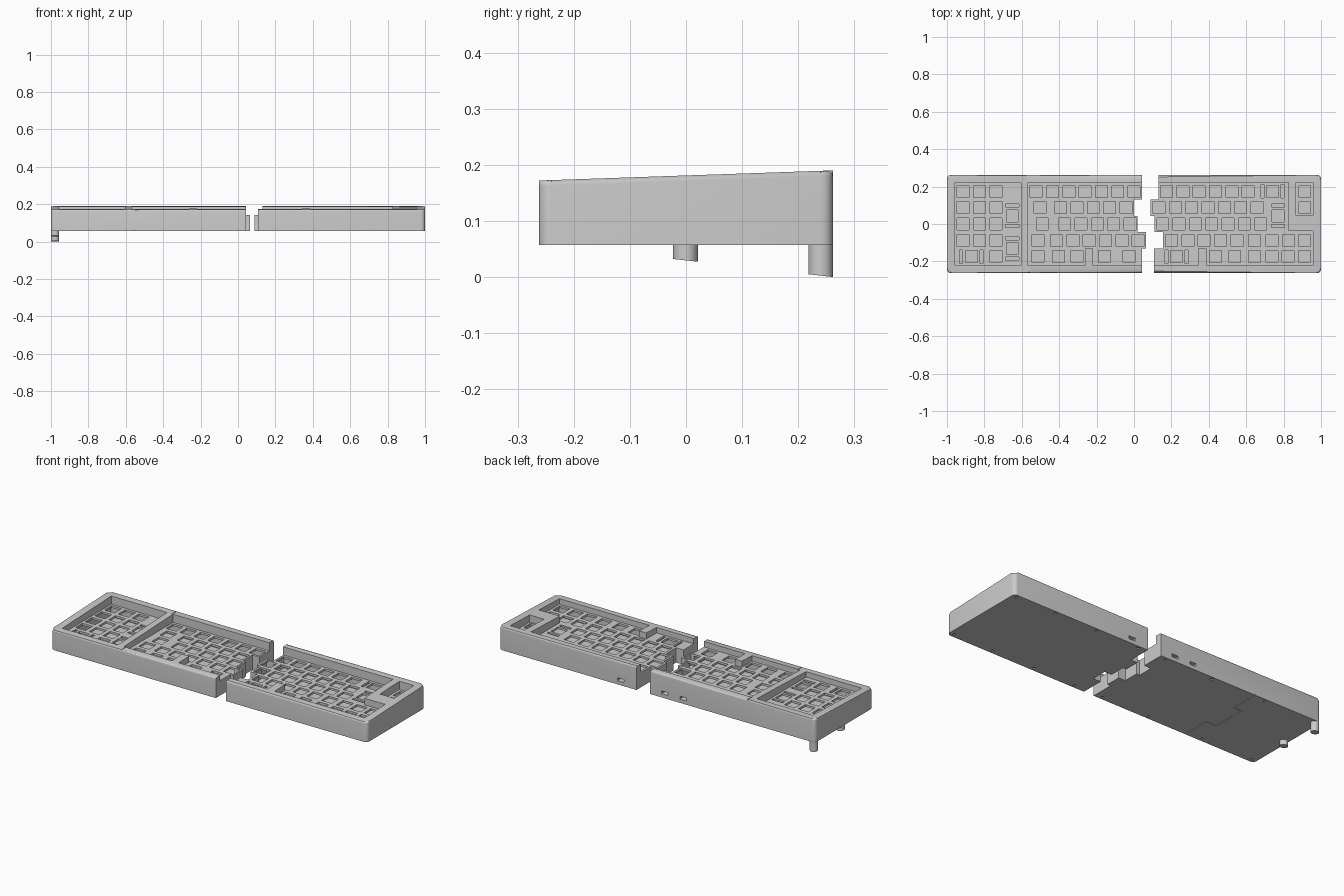
import bpy, bmesh, math

if "Cube" in bpy.data.objects:
    bpy.data.objects.remove(bpy.data.objects["Cube"])

U = 0.0873                                   # one key pitch
ROW_Y = [0.175, 0.0875, 0.0, -0.0875, -0.175]
STEP_Y = [-0.131, -0.044, 0.044, 0.131]      # borders between rows, front to back
BASE, PLATE_LOW, PLATE_TOP = 0.057, 0.130, 0.142
HALF_Y, CORNER = 0.262, 0.022


def top_z(y):
    return 0.181 + 0.0344 * y


def new_object(name, bm):
    bmesh.ops.recalc_face_normals(bm, faces=bm.faces)
    me = bpy.data.meshes.new(name)
    bm.to_mesh(me)
    bm.free()
    ob = bpy.data.objects.new(name, me)
    bpy.context.collection.objects.link(ob)
    return ob


def add_prism(bm, pts, z0, z1):
    low = [bm.verts.new((x, y, z0)) for x, y in pts]
    high = [bm.verts.new((x, y, z1)) for x, y in pts]
    bm.faces.new(low)
    bm.faces.new(high)
    n = len(pts)
    for i in range(n):
        j = (i + 1) % n
        bm.faces.new((low[i], low[j], high[j], high[i]))
    return high


def add_box(bm, cx, cy, w, d, z0, z1):
    w, d = w / 2, d / 2
    add_prism(bm, [(cx - w, cy - d), (cx + w, cy - d), (cx + w, cy + d), (cx - w, cy + d)], z0, z1)


def add_disc(bm, cx, cy, r, z0, z1, n=16):
    add_prism(bm, [(cx + r * math.cos(2 * math.pi * i / n),
                    cy + r * math.sin(2 * math.pi * i / n)) for i in range(n)], z0, z1)


def cut(ob, bm):
    tool = new_object("cutter", bm)
    tool.hide_render = True
    mod = ob.modifiers.new("cut", 'BOOLEAN')
    mod.operation, mod.solver, mod.object = 'DIFFERENCE', 'EXACT', tool
    bpy.context.view_layer.objects.active = ob
    bpy.ops.object.modifier_apply(modifier=mod.name)
    bpy.data.objects.remove(tool)


def stepped(edges, side, inset):
    """Staircase edge from front to back, optionally inset into the body."""
    y_end = HALF_Y if inset == 0 else 0.222
    xs = [x + side * inset for x in edges]
    pts = [(xs[0], -y_end)]
    for i, y in enumerate(STEP_Y):
        upper_longer = (xs[i + 1] - xs[i]) * side < 0
        yy = y + (inset if upper_longer else -inset)
        pts += [(xs[i], yy), (xs[i + 1], yy)]
    return pts + [(xs[-1], y_end)]


def make_case(name, side, edges, openings):
    # solid body with rounded outer corners and a sloping, softened top
    bm = bmesh.new()
    pts = stepped(edges, side, 0)
    for a0, sy in ((90, 1), (0, -1)):
        for k in range(6):
            a = math.radians(a0 - 18 * k if sy > 0 else -18 * k)
            pts.append((side * (1 - CORNER + CORNER * math.cos(a)),
                        sy * (HALF_Y - CORNER) + CORNER * math.sin(a)))
    for v in add_prism(bm, pts, BASE, 0.2):
        v.co.z = top_z(v.co.y)
    rim = [e for e in bm.edges if all(v.co.z > 0.15 for v in e.verts) and
           (all(abs(v.co.y) > 0.261 for v in e.verts) or all(abs(v.co.x) > 0.97 for v in e.verts))]
    bmesh.ops.bevel(bm, geom=rim, offset=0.01, segments=4, profile=0.5, affect='EDGES')
    case = new_object(name, bm)
    # hollow inside below the key plate
    bm = bmesh.new()
    add_prism(bm, stepped(edges, side, 0.006) + [(side * 0.96, 0.222), (side * 0.96, -0.222)],
              0.07, PLATE_LOW)
    cut(case, bm)
    # openings above the plate
    bm = bmesh.new()
    for o in openings:
        add_prism(bm, o, PLATE_TOP, 0.3)
    cut(case, bm)
    return case


def switch_hole(bm, x, y, slots=None):
    add_box(bm, x, y, 0.064, 0.064, 0.12, 0.16)
    for s in (-0.054, 0.054):
        if slots == 'x':
            add_box(bm, x + s, y, 0.016, 0.07, 0.12, 0.16)
        elif slots == 'y':
            add_box(bm, x, y + s, 0.07, 0.016, 0.12, 0.16)


def key_row(bm, x, y, widths):
    """Negative width = gap, 2 or more = key with stabiliser slots."""
    for w in widths:
        if w > 0:
            switch_hole(bm, x + w * U / 2, y, 'x' if w >= 2 else None)
        x += abs(w) * U


# left half
left = make_case("left_case", -1, [0.043, 0.063, 0.020, 0.0, 0.043], [
    [(-0.957, -0.222), (-0.604, -0.222), (-0.604, 0.222), (-0.957, 0.222)],
    [(-0.567, -0.222), (-0.262, -0.222), (-0.262, -0.13), (-0.219, -0.13), (-0.219, -0.222),
     (0.3, -0.222), (0.3, 0.222), (-0.567, 0.222)]])
bm = bmesh.new()
for y, widths in zip(ROW_Y, ([1] * 7, [1.5] + [1] * 5, [1.75] + [1] * 5, [1.25] + [1] * 6,
                             [1.25, 1.25, 1, -0.55, 1.25, 1.8])):
    key_row(bm, -0.567, y, widths)
for y in ROW_Y:
    key_row(bm, -0.957, y, [2, 1] if y == ROW_Y[4] else [1, 1, 1])
switch_hole(bm, -0.651, 0.044, 'y')
switch_hole(bm, -0.651, -0.131, 'y')
cut(left, bm)

# right half
right = make_case("right_case", 1, [0.107, 0.155, 0.11, 0.088, 0.13], [
    [(-0.1, -0.222), (0.342, -0.222), (0.342, -0.13), (0.388, -0.13), (0.388, -0.222),
     (0.957, -0.222), (0.957, -0.037), (0.825, -0.037), (0.825, 0.222), (-0.1, 0.222)],
    [(0.866, 0.046), (0.957, 0.046), (0.957, 0.222), (0.866, 0.222)]])
bm = bmesh.new()
for x, y, widths in zip((0.13, 0.09, 0.11, 0.157, 0.107), ROW_Y,
                        ([1] * 6 + [2], [1] * 7, [1] * 7, [1] * 5 + [1.15, 1, 1, 1],
                         [2.75, -0.47, 1.1, 1.25, 1.15, 1, 1, 1])):
    key_row(bm, x, y, widths)
switch_hole(bm, 0.77, 0.044, 'y')
for y in ROW_Y[:2]:
    switch_hole(bm, 0.913, y)
cut(right, bm)

# screw recesses underneath and cable ports in the back wall
for case, screws, ports in ((left, (-0.97, -0.65, -0.3, 0.0), (-0.05, -0.165)),
                            (right, (0.18, 0.45, 0.72, 0.97), (0.23,))):
    bm = bmesh.new()
    for x in screws:
        for y in (-0.243, 0.243):
            add_disc(bm, x, y, 0.008, 0.05, 0.062)
    for x in ports:
        add_box(bm, x, 0.25, 0.042, 0.08, 0.078, 0.095)
    cut(case, bm)

# seam lines of the left half: rim notches and a stepped groove underneath
bm = bmesh.new()
add_box(bm, -0.572, 0.25, 0.004, 0.06, 0.186, 0.21)
add_box(bm, -0.555, -0.25, 0.004, 0.06, 0.170, 0.21)
path = [(-0.555, -0.3), (-0.555, -0.1), (-0.62, -0.1), (-0.62, 0.1), (-0.572, 0.1), (-0.572, 0.3)]
other = [(x + 0.004, y + (0.004 if 1 <= i <= 2 else -0.004 if i in (3, 4) else 0))
         for i, (x, y) in enumerate(path)]
add_prism(bm, path + other[::-1], 0.05, 0.060)
cut(left, bm)

# tilting feet with slanted soles
parts = [left, right]
for name, y in (("middle_foot", -0.001), ("back_foot", 0.240)):
    bm = bmesh.new()
    add_disc(bm, -0.978, y, 0.022, 0.0, BASE + 0.001, 32)
    for v in bm.verts:
        if v.co.z < 0.01:
            v.co.z = max(0.0, 0.113 * (0.262 - v.co.y))
    parts.append(new_object(name, bm))

bpy.ops.object.select_all(action='DESELECT')
for ob in parts:
    ob.select_set(True)
bpy.context.view_layer.objects.active = left
bpy.ops.object.shade_smooth_by_angle(angle=math.radians(30))
